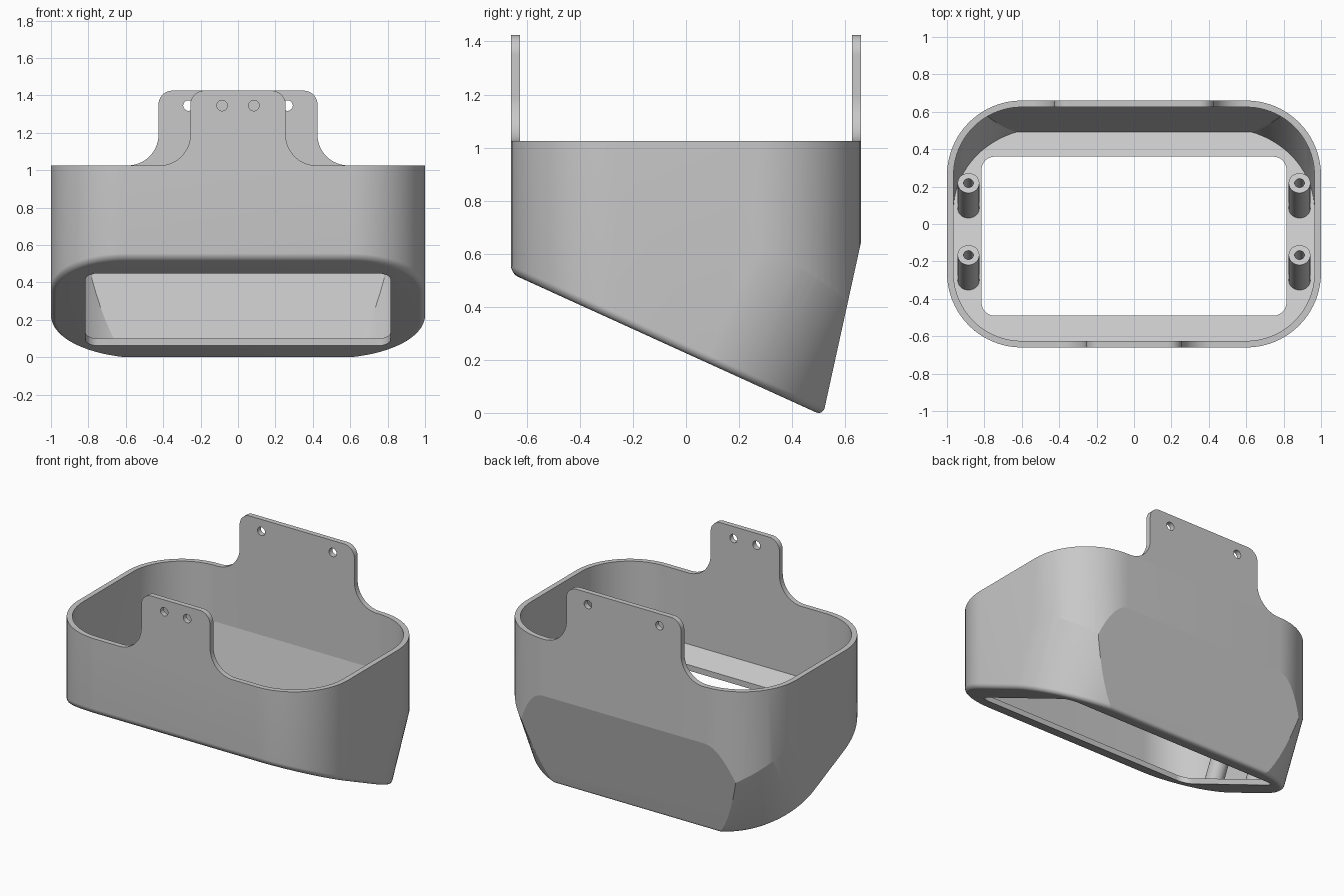
import bpy, bmesh
from math import sin, cos, atan, pi, radians
from mathutils import Vector, Matrix

if "Cube" in bpy.data.objects:
    bpy.data.objects.remove(bpy.data.objects["Cube"])

grey = bpy.data.materials.new("light_grey")
grey.use_nodes = True
GREY = (0.58, 0.58, 0.58, 1)
grey.diffuse_color = GREY
grey.node_tree.nodes["Principled BSDF"].inputs["Base Color"].default_value = GREY

HALF_Y, RIM_Z, TOP_Z, WALL = 0.66, 1.025, 1.425, 0.035
SLOPE, FLOOR_Z = 0.455, 0.225            # underside: z = FLOOR_Z - SLOPE * y
TILT = atan(SLOPE)
UP = Vector((0, sin(TILT), cos(TILT)))   # normal of the tilted floor
ALONG = Vector((0, cos(TILT), -sin(TILT)))


def floor_point(x, y):
    return Vector((x, y, FLOOR_Z - SLOPE * y))


def make_object(name, bm):
    bmesh.ops.recalc_face_normals(bm, faces=bm.faces)
    mesh = bpy.data.meshes.new(name)
    bm.to_mesh(mesh)
    bm.free()
    mesh.materials.append(grey)
    obj = bpy.data.objects.new(name, mesh)
    bpy.context.collection.objects.link(obj)
    return obj


def activate(obj):
    bpy.ops.object.select_all(action='DESELECT')
    obj.select_set(True)
    bpy.context.view_layer.objects.active = obj


def smooth(obj):
    activate(obj)
    bpy.ops.object.shade_smooth_by_angle(angle=radians(11.5))


def subtract(obj, cutter):
    cutter.hide_render = True
    mod = obj.modifiers.new("cut", 'BOOLEAN')
    mod.operation, mod.solver, mod.object = 'DIFFERENCE', 'EXACT', cutter
    activate(obj)
    bpy.ops.object.modifier_apply(modifier=mod.name)
    bpy.data.objects.remove(cutter)


def arc(cx, cy, r, start, end, steps=20):
    angles = [radians(start + (end - start) * i / steps) for i in range(steps + 1)]
    return [(cx + r * cos(a), cy + r * sin(a)) for a in angles]


def rounded_prism(x, y0, y1, r, z0, z1):
    pts = (arc(x - r, y1 - r, r, 0, 90) + arc(r - x, y1 - r, r, 90, 180)
           + arc(r - x, y0 + r, r, 180, 270) + arc(x - r, y0 + r, r, 270, 360))
    bm = bmesh.new()
    face = bm.faces.new([bm.verts.new((px, py, z0)) for px, py in pts])
    top = bmesh.ops.extrude_face_region(bm, geom=[face])["geom"]
    bmesh.ops.translate(bm, vec=(0, 0, z1 - z0),
                        verts=[v for v in top if isinstance(v, bmesh.types.BMVert)])
    bmesh.ops.recalc_face_normals(bm, faces=bm.faces)
    return bm


def slice_off(bm, point, normal):
    """Remove everything on the normal's side of a plane and cap the cut."""
    bmesh.ops.bisect_plane(bm, geom=bm.verts[:] + bm.edges[:] + bm.faces[:],
                           dist=1e-5, plane_co=point, plane_no=normal, clear_outer=True)
    rim = [e for e in bm.edges if e.is_boundary]
    if rim:
        bmesh.ops.holes_fill(bm, edges=rim, sides=0)


def body_solid(inset, top):
    """Upright rounded tub with tilted rear corners, sloped back and floor."""
    bm = rounded_prism(1 - inset, inset - HALF_Y, HALF_Y - inset, 0.4 - inset, -0.5, top)
    back_no = Vector((0, 1, -0.2195)).normalized()
    slice_off(bm, Vector((0, HALF_Y, 0.645)) - back_no * inset, back_no)
    r, steps = 0.52, 24
    for side in (1, -1):
        centre = floor_point(side * (1 - r), 0.53) - ALONG * r
        for i in range(1, steps + 1):
            a = pi / 2 * i / steps
            no = Vector((side * cos(a), 0, 0)) + ALONG * sin(a)
            slice_off(bm, centre + no * (r - inset), no)
    slice_off(bm, floor_point(0, 0) + UP * inset, -UP)
    return bm


# Tub: outer body with softened lower edge, hollowed and opened at the floor
bm = body_solid(0, RIM_Z)
bmesh.ops.recalc_face_normals(bm, faces=bm.faces)
bm.normal_update()
floor = min(bm.faces, key=lambda f: f.normal.dot(UP))
bmesh.ops.bevel(bm, geom=list(floor.edges), offset=0.03, segments=9, profile=0.5,
                affect='EDGES', clamp_overlap=False)
tub = make_object("tub_shell", bm)
subtract(tub, make_object("cavity_cutter", body_solid(WALL, RIM_Z + 0.3)))
subtract(tub, make_object("opening_cutter",
                          rounded_prism(0.815, -0.49, 0.36, 0.07, -0.4, 0.7)))
smooth(tub)


# Mounting tabs: flared foot, rounded top and two screw holes
def mounting_tab(name, half, hole_x, y):
    flare, r = 0.165, 0.075
    right = (arc(half + flare, RIM_Z + flare, flare, 270, 180)
             + arc(half - r, TOP_Z - r, r, 0, 90))
    loops = [right + [(-x, z) for x, z in reversed(right)]]
    loops += [arc(s * hole_x, 1.345, 0.028, 0, 360, 32)[:-1] for s in (1, -1)]
    bm = bmesh.new()
    for loop in loops:
        verts = [bm.verts.new((x, y, z)) for x, z in loop]
        for a, b in zip(verts, verts[1:] + verts[:1]):
            bm.edges.new((a, b))
    bmesh.ops.triangle_fill(bm, edges=bm.edges[:], use_beauty=True)
    new = bmesh.ops.extrude_face_region(bm, geom=bm.faces[:])["geom"]
    bmesh.ops.translate(bm, vec=(0, WALL, 0),
                        verts=[v for v in new if isinstance(v, bmesh.types.BMVert)])
    smooth(make_object(name, bm))


mounting_tab("front_tab", 0.255, 0.085, -HALF_Y)
mounting_tab("back_tab", 0.425, 0.265, HALF_Y - WALL)


# Screw posts: hollow pillars standing square on the tilted floor
def screw_post(name, x, y):
    profile = [(0.058, 0.02), (0.058, 0.36), (0.026, 0.36), (0.026, 0.06), (0, 0.06)]
    bm = bmesh.new()
    verts = [bm.verts.new((r, 0, z)) for r, z in profile]
    edges = [bm.edges.new(pair) for pair in zip(verts, verts[1:])]
    bmesh.ops.spin(bm, geom=verts + edges, cent=(0, 0, 0), axis=(0, 0, 1),
                   angle=2 * pi, steps=40)
    bmesh.ops.remove_doubles(bm, verts=bm.verts, dist=1e-4)
    bm.transform(Matrix.Translation(floor_point(x, y)) @ Matrix.Rotation(-TILT, 4, 'X'))
    smooth(make_object(name, bm))


for side, label in ((1, "left"), (-1, "right")):
    screw_post("back_post_" + label, side * 0.885, 0.07)
    screw_post("front_post_" + label, side * 0.885, -0.315)
